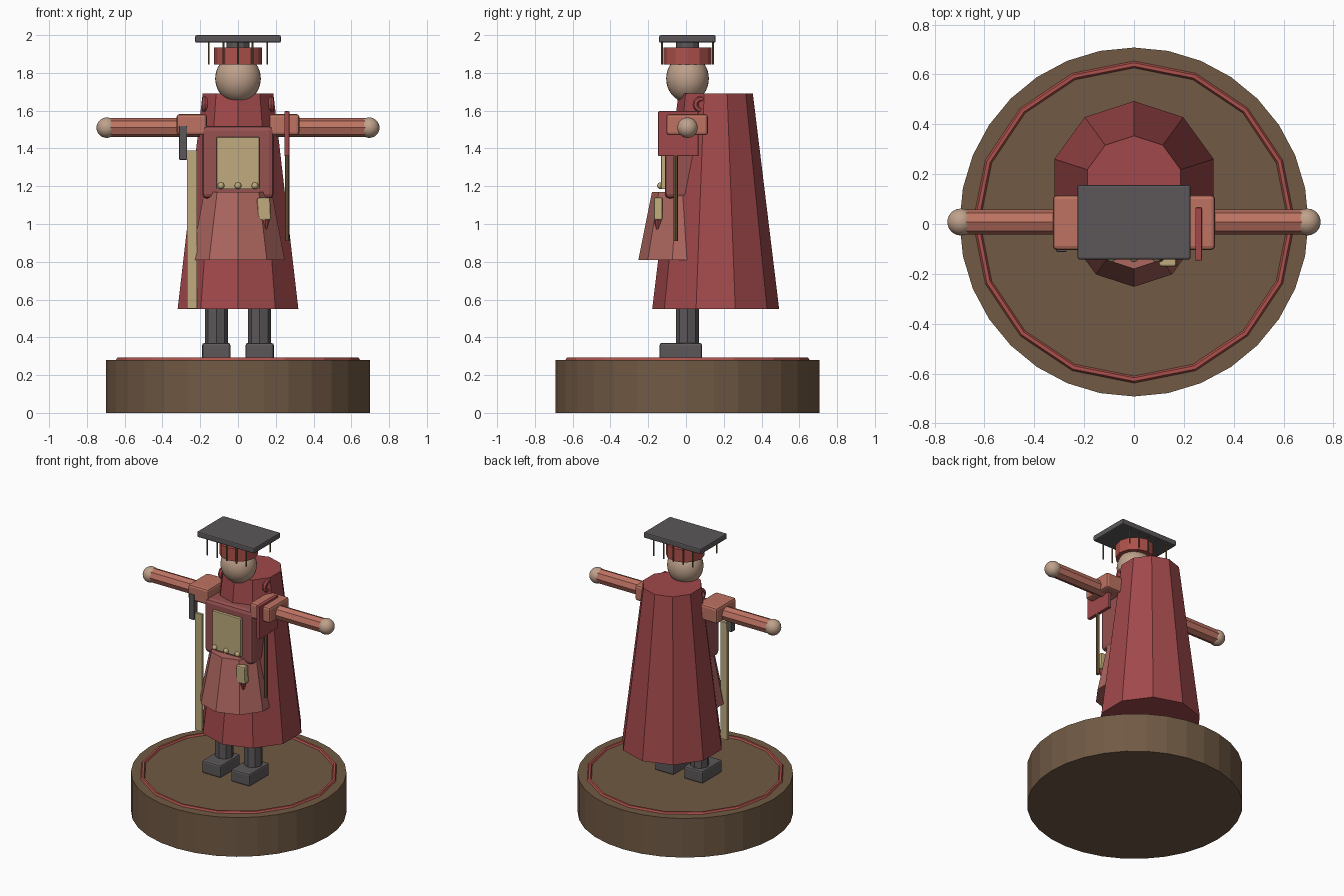
import bpy, math

if "Cube" in bpy.data.objects:
    bpy.data.objects.remove(bpy.data.objects["Cube"])

CY = 0.008  # common depth centre
MATS = {}


def paint(ob, name, rgb_name):
    ob.name = name
    if rgb_name not in MATS:
        m = bpy.data.materials.new(rgb_name)
        m.diffuse_color = (*[(c / 255) ** 2.2 for c in COLORS[rgb_name]], 1)
        m.use_nodes = True
        m.node_tree.nodes["Principled BSDF"].inputs["Base Color"].default_value = m.diffuse_color
        MATS[rgb_name] = m
    ob.data.materials.append(MATS[rgb_name])
    return ob


COLORS = {
    "brown": (112, 90, 70), "red": (160, 74, 76), "rose": (150, 82, 82),
    "dusty": (172, 102, 95), "coral": (188, 114, 98), "skin": (190, 160, 138),
    "dark": (92, 88, 90), "tan": (190, 170, 125), "bronze": (120, 98, 70),
    "ring_red": (172, 82, 76),
}


def box(name, col, x, y, z, bevel=0.0, rot_y=0.0):
    """Box from (min, max) ranges on each axis."""
    mid = [(a + b) / 2 for a, b in (x, y, z)]
    bpy.ops.mesh.primitive_cube_add(size=1, location=mid, rotation=(0, rot_y, 0))
    ob = bpy.context.object
    ob.scale = [b - a for a, b in (x, y, z)]
    bpy.ops.object.transform_apply(location=False, rotation=False, scale=True)
    if bevel:
        m = ob.modifiers.new("bevel", "BEVEL")
        m.width, m.segments = bevel, 2
    return paint(ob, name, col)


def cone(name, col, sides, r1, r2, loc_xy, z0, z1):
    bpy.ops.mesh.primitive_cone_add(vertices=sides, radius1=r1, radius2=r2, depth=z1 - z0,
                                    location=(*loc_xy, (z0 + z1) / 2))
    return paint(bpy.context.object, name, col)


def ball(name, col, loc, radii, seg=24, rings=16):
    bpy.ops.mesh.primitive_uv_sphere_add(segments=seg, ring_count=rings, radius=1, location=loc)
    ob = bpy.context.object
    ob.scale = radii
    bpy.ops.object.transform_apply(location=False, rotation=False, scale=True)
    bpy.ops.object.shade_smooth()
    return paint(ob, name, col)


# Round stand with inlaid ring
cone("base", "brown", 32, 0.70, 0.70, (0, CY), 0, 0.28)
bpy.ops.mesh.primitive_torus_add(major_segments=16, minor_segments=6, major_radius=0.632,
                                 minor_radius=0.014, location=(0, CY, 0.28),
                                 rotation=(0, 0, 0))
paint(bpy.context.object, "base_ring", "ring_red")

# Cloak, skirt, torso and chest panel
cone("cloak", "red", 10, 0.336, 0.197, (0, 0.157), 0.55, 1.69)
cone("skirt", "dusty", 10, 0.26, 0.188, (0, CY), 0.81, 1.17)
box("torso", "rose", (-0.19, 0.19), (-0.112, 0.128), (1.135, 1.52), 0.025)
box("chest_panel", "tan", (-0.113, 0.113), (-0.132, -0.10), (1.185, 1.46), 0.004)
for i, x in enumerate((-0.09, 0, 0.09)):
    ball(f"chest_bead_{i}", "tan", (x, -0.135, 1.203), (0.018,) * 3, 12, 8)

# Mirrored limbs
for side, s in (("left", -1), ("right", 1)):
    fx = sorted((s * 0.04, s * 0.19))
    box(f"{side}_foot", "dark", fx, (-0.14, 0.085), (0.28, 0.37), 0.012)
    cone(f"{side}_leg", "dark", 8, 0.061, 0.061, (s * 0.115, CY), 0.34, 0.85)
    sx = sorted((s * 0.165, s * 0.325))
    box(f"{side}_shoulder", "coral", sx, (-0.104, 0.116), (1.47, 1.582), 0.015)
    bpy.ops.mesh.primitive_cylinder_add(vertices=8, radius=0.05, depth=0.5,
                                        location=(s * 0.45, CY, 1.51),
                                        rotation=(0, math.pi / 2, 0))
    paint(bpy.context.object, f"{side}_arm", "coral")
    ball(f"{side}_hand", "skin", (s * 0.695, CY, 1.51), (0.054,) * 3)
    # Cloak clasp
    bpy.ops.mesh.primitive_torus_add(major_segments=12, minor_segments=6, major_radius=0.03,
                                     minor_radius=0.015, location=(s * 0.175, 0.08, 1.633),
                                     rotation=(0, math.pi / 2, 0))
    paint(bpy.context.object, f"{side}_clasp", "red")

# Head and flat-topped hat
ball("head", "skin", (0, CY, 1.77), (0.121, 0.113, 0.126), 28, 18)
cone("hat_crown", "ring_red", 12, 0.126, 0.126, (0, CY), 1.845, 1.935)
cone("hat_post", "dark", 12, 0.06, 0.06, (0, CY), 1.93, 1.965)
box("hat_board", "dark", (-0.227, 0.227), (-0.142, 0.157), (1.96, 2.0), 0.008)
for row, y in (("front", -0.127), ("back", 0.143)):
    for i in range(5):
        cone(f"hat_tassel_{row}_{i}", "bronze", 6, 0.005, 0.005,
             ((i - 2) * 0.077, y), 1.845, 1.965)

# Waist token with tassel
box("waist_token", "tan", (0.103, 0.172), (-0.17, -0.125), (1.02, 1.14), 0.008, -0.04)
cone("token_tassel", "red", 8, 0.006, 0.022, (0.145, -0.148), 0.96, 1.02)

# Long blade with grip at the left hip
box("blade", "tan", (-0.27, -0.217), (-0.10, -0.08), (0.553, 1.39))
box("blade_grip", "dark", (-0.312, -0.27), (-0.112, -0.07), (1.34, 1.52), 0.004)

# Flat fan on a thin rod at the right side
box("fan_panel", "red", (0.246, 0.272), (-0.147, 0.066), (1.36, 1.597), 0.004)
cone("fan_rod", "bronze", 8, 0.012, 0.012, (0.26, -0.055), 0.91, 1.38)
